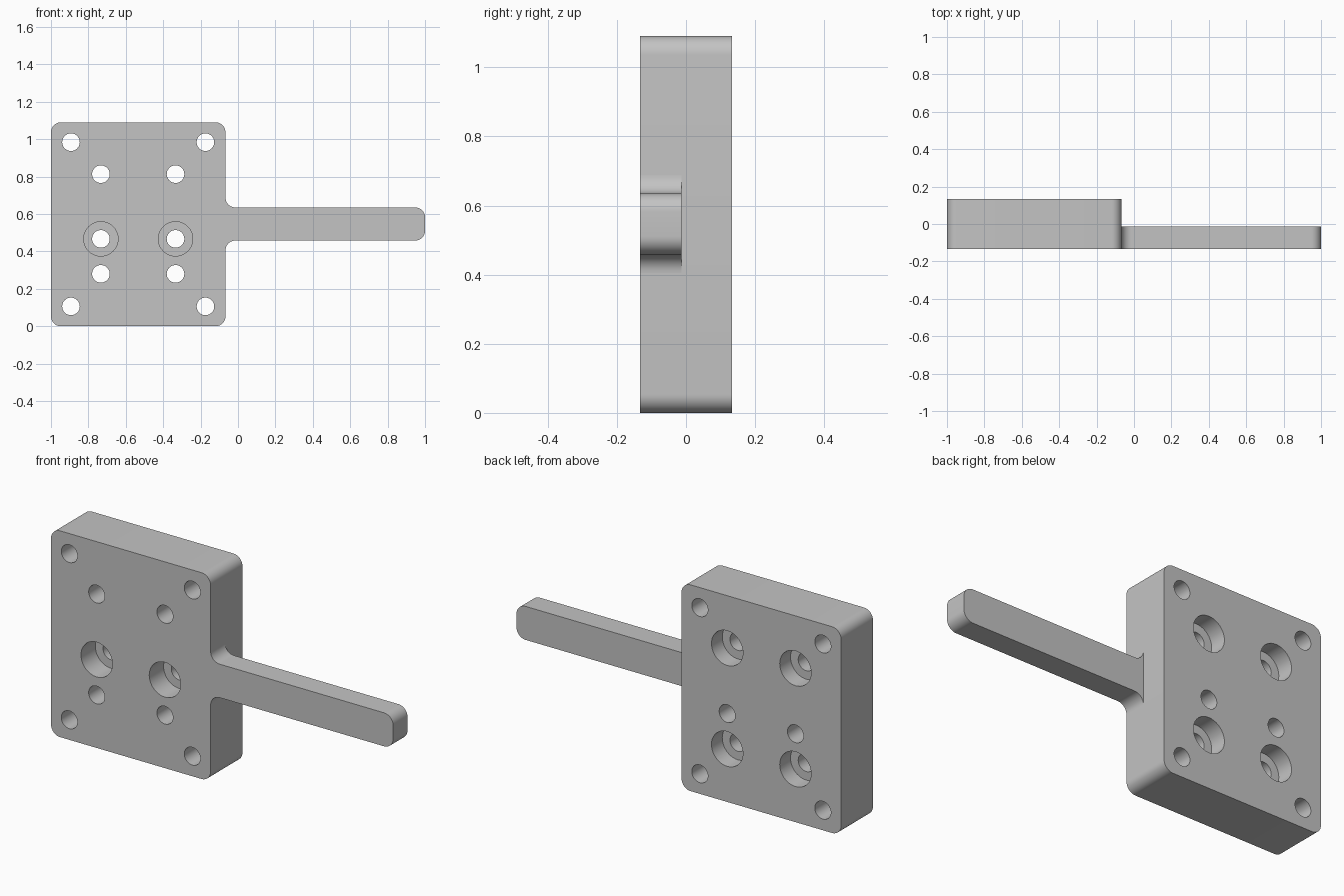
import bpy, bmesh
from math import sin, cos, pi
from mathutils import Vector

cube = bpy.data.objects.get("Cube")
if cube:
    bpy.data.objects.remove(cube, do_unlink=True)

# Main dimensions
LEFT, EDGE, RIGHT = -1.0, -0.067, 1.0
TOP = 1.09
FRONT, BACK = -0.133, 0.133
HANDLE_LOW, HANDLE_HIGH, HANDLE_BACK = 0.458, 0.635, -0.013
R = 0.053
HOLE_R, BORE_R = 0.047, 0.092
FRONT_DEPTH, BACK_DEPTH = 0.12, 0.09

grey = bpy.data.materials.new("machined grey")
grey.use_nodes = True
COLOUR = (0.55, 0.55, 0.55, 1)
grey.diffuse_color = COLOUR
grey.node_tree.nodes["Principled BSDF"].inputs["Base Color"].default_value = COLOUR


def fillet(corners, steps=10):
    """Outline in x, z with an arc at every right-angled corner that has a radius."""
    out = []
    for i, (x, z, r) in enumerate(corners):
        p = Vector((x, z))
        if not r:
            out.append(p)
            continue
        to_prev = (Vector(corners[i - 1][:2]) - p).normalized()
        to_next = (Vector(corners[(i + 1) % len(corners)][:2]) - p).normalized()
        centre = p + r * (to_prev + to_next)
        for k in range(steps + 1):
            t = k / steps * pi / 2
            out.append(centre - r * (to_next * cos(t) + to_prev * sin(t)))
    return out


def extrude(name, outline, y0, y1):
    """Solid made by pushing an x, z outline from y0 to y1."""
    bm = bmesh.new()
    face = bm.faces.new([bm.verts.new((p.x, y0, p.y)) for p in outline])
    moved = bmesh.ops.extrude_face_region(bm, geom=[face])["geom"]
    verts = [v for v in moved if isinstance(v, bmesh.types.BMVert)]
    bmesh.ops.translate(bm, verts=verts, vec=(0, y1 - y0, 0))
    bmesh.ops.remove_doubles(bm, verts=bm.verts, dist=0.0001)
    bmesh.ops.recalc_face_normals(bm, faces=bm.faces)
    mesh = bpy.data.meshes.new(name)
    bm.to_mesh(mesh)
    bm.free()
    mesh.materials.append(grey)
    obj = bpy.data.objects.new(name, mesh)
    bpy.context.collection.objects.link(obj)
    return obj


def select(obj):
    bpy.ops.object.select_all(action='DESELECT')
    obj.select_set(True)
    bpy.context.view_layer.objects.active = obj


def drill(target, x, z, radius, y0, y1, sides=40):
    ring = [Vector((x + radius * cos(2 * pi * k / sides),
                    z + radius * sin(2 * pi * k / sides))) for k in range(sides)]
    cutter = extrude("drill_cutter", ring, y0, y1)
    cutter.hide_render = True
    cut = target.modifiers.new("drill", 'BOOLEAN')
    cut.operation = 'DIFFERENCE'
    cut.solver = 'EXACT'
    cut.object = cutter
    select(target)
    bpy.ops.object.modifier_apply(modifier=cut.name)
    bpy.data.objects.remove(cutter, do_unlink=True)


# Thick plate with rounded corners
plate = extrude("plate", fillet([(LEFT, 0, R), (EDGE, 0, R), (EDGE, TOP, R), (LEFT, TOP, R)]),
                FRONT, BACK)

# Corner holes, straight through
for x in (-0.893, -0.174):
    for z in (0.106, TOP - 0.106):
        drill(plate, x, z, HOLE_R, FRONT - 0.1, BACK + 0.1)

# Inner holes, counterbored from the front (middle row) or the back (other rows)
for x in (-0.733, -0.334):
    for z, from_front in ((0.28, False), (0.467, True), (0.813, False)):
        drill(plate, x, z, HOLE_R, FRONT - 0.1, BACK + 0.1)
        if from_front:
            drill(plate, x, z, BORE_R, FRONT - 0.1, FRONT + FRONT_DEPTH)
        else:
            drill(plate, x, z, BORE_R, BACK - BACK_DEPTH, BACK + 0.1)

# Handle bar flaring into the plate edge
handle = extrude("handle", fillet([
    (EDGE, HANDLE_LOW - R, 0), (EDGE, HANDLE_LOW, R), (RIGHT, HANDLE_LOW, R),
    (RIGHT, HANDLE_HIGH, R), (EDGE, HANDLE_HIGH, R), (EDGE, HANDLE_HIGH + R, 0)]),
    FRONT, HANDLE_BACK)

for part in (plate, handle):
    select(part)
    bpy.ops.object.shade_smooth_by_angle(angle=pi / 6)
